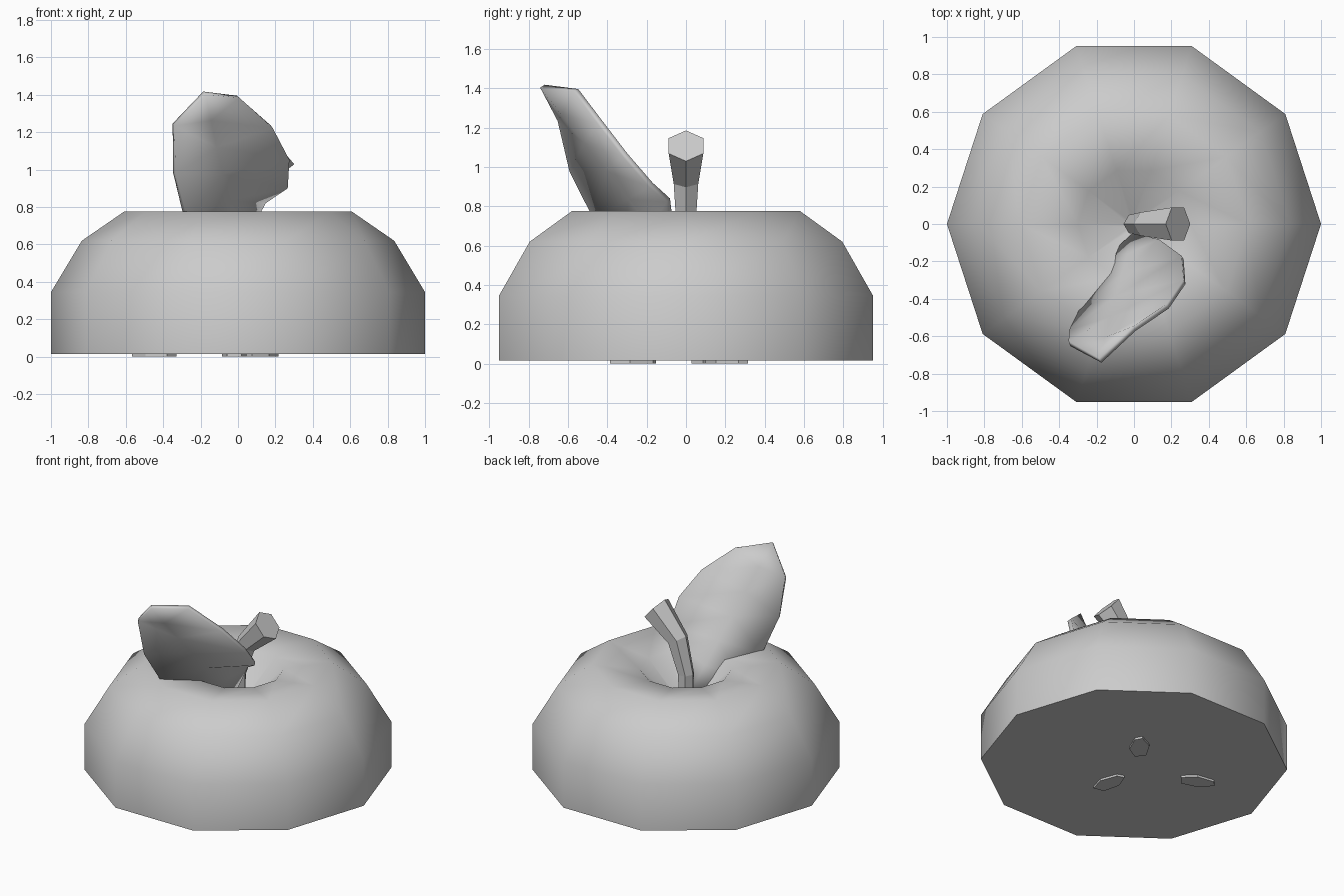
import bpy
from math import cos, sin, pi, radians
from mathutils import Vector

if "Cube" in bpy.data.objects:
    bpy.data.objects.remove(bpy.data.objects["Cube"])


def make(name, verts, faces, smooth=None):
    me = bpy.data.meshes.new(name)
    me.from_pydata([tuple(v) for v in verts], [], faces)
    ob = bpy.data.objects.new(name, me)
    bpy.context.collection.objects.link(ob)
    bpy.ops.object.select_all(action='DESELECT')
    ob.select_set(True)
    bpy.context.view_layer.objects.active = ob
    bpy.ops.object.mode_set(mode='EDIT')
    bpy.ops.mesh.select_all(action='SELECT')
    bpy.ops.mesh.normals_make_consistent(inside=False)
    bpy.ops.object.mode_set(mode='OBJECT')
    if smooth:
        bpy.ops.object.shade_smooth_by_angle(angle=radians(smooth))
    return ob


def skin(rings):
    """Vertices and faces of a closed tube through rings of equal size."""
    n = len(rings[0])
    verts = [v for r in rings for v in r]
    faces = [(k * n + i, k * n + (i + 1) % n, (k + 1) * n + (i + 1) % n, (k + 1) * n + i)
             for k in range(len(rings) - 1) for i in range(n)]
    faces += [tuple(range(n)), tuple(range(len(verts) - n, len(verts)))]
    return verts, faces


# halved fruit body: ten-sided lathe with a dimple on top
profile = [(1.0, 0.015), (1.0, 0.345), (0.835, 0.62), (0.61, 0.775), (0.30, 0.73), (0.03, 0.47)]
rings = [[(r * cos(i * pi / 5), r * sin(i * pi / 5), z) for i in range(10)] for r, z in profile]
make("fruit_half", *skin(rings), smooth=60)

# curved six-sided stem, flaring at the tip: x, z, radius, lean from vertical
path = [(0.0, 0.44, 0.055, 0), (0.0, 0.70, 0.056, 5), (0.065, 0.93, 0.072, 28), (0.235, 1.107, 0.102, 50)]
rings = []
for x, z, r, lean in path:
    a = radians(lean)
    rings.append([(x + r * cos(t) * cos(a), r * sin(t), z - r * cos(t) * sin(a))
                  for t in (i * pi / 3 for i in range(6))])
make("stem", *skin(rings))

# leaf: two sides joined along a straight midrib
base, tip = Vector((0.0, -0.06, 0.56)), Vector((-0.18, -0.73, 1.41))
right = [(0.14, -0.09, 0.83), (0.26, -0.18, 0.91), (0.27, -0.31, 1.06), (0.18, -0.44, 1.23), (0.0, -0.56, 1.39)]
left = [(-0.12, -0.17, 0.58), (-0.20, -0.30, 0.61), (-0.28, -0.46, 0.74), (-0.34, -0.58, 0.98), (-0.345, -0.64, 1.24)]
verts = [base, tip]
for k in range(5):
    verts += [right[k], base.lerp(tip, (k + 1) / 6), left[k]]
faces = [(0, 2, 3), (0, 3, 4), (1, 15, 14), (1, 16, 15)]
for k in range(4):
    b = 2 + 3 * k
    faces += [(b, b + 3, b + 4, b + 1), (b + 1, b + 4, b + 5, b + 2)]
leaf = make("leaf", verts, faces, smooth=30)
solid = leaf.modifiers.new("thickness", 'SOLIDIFY')
solid.thickness = 0.03
solid.offset = 0

# three seeds showing on the cut underside
outline = [(0.12, 0.02), (0.02, 0.065), (-0.10, 0.045), (-0.12, -0.03), (-0.02, -0.065), (0.10, -0.03)]
for n, (x, y, deg) in enumerate([(0.13, 0.21, 50), (-0.02, -0.27, 94), (-0.45, 0.11, 155)]):
    c, s = cos(radians(deg)), sin(radians(deg))
    rings = [[(x + u * c - v * s, y + u * s + v * c, z) for u, v in outline] for z in (0.0, 0.03)]
    make(f"seed_{n + 1}", *skin(rings))
